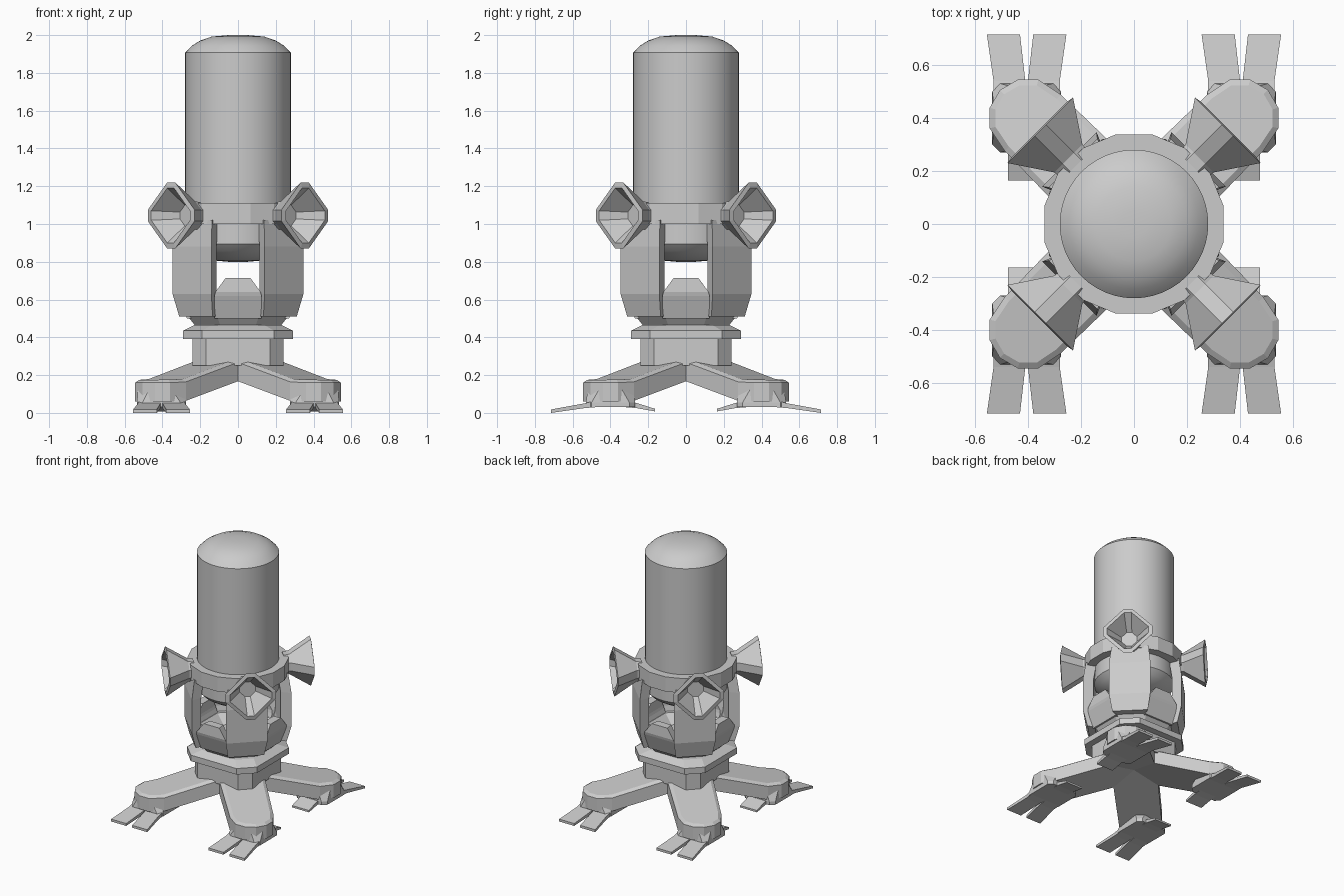
import bpy, bmesh, math
from mathutils import Matrix, Vector

if "Cube" in bpy.data.objects:
    bpy.data.objects.remove(bpy.data.objects["Cube"])

DIAGONALS = [Matrix.Rotation(math.radians(45 + 90 * k), 4, 'Z') for k in range(4)]
QUARTERS = [Matrix.Rotation(math.radians(90 * k), 4, 'Z') for k in range(4)]
CORNERS = [Matrix.Diagonal((sx, sy, 1, 1)) for sx in (1, -1) for sy in (1, -1)]


def loft(name, rings, mats=(Matrix.Identity(4),), closed=False):
    """Skin equal-length rings of points; cap the ends, or join last to first."""
    for i, mat in enumerate(mats):
        bm = bmesh.new()
        vs = [[bm.verts.new(mat @ Vector(p)) for p in r] for r in rings]
        pairs = list(zip(vs, vs[1:])) + ([(vs[-1], vs[0])] if closed else [])
        for a, b in pairs:
            for j in range(len(a)):
                k = (j + 1) % len(a)
                bm.faces.new((a[j], a[k], b[k], b[j]))
        if not closed:
            bm.faces.new(vs[0][::-1])
            bm.faces.new(vs[-1])
        bmesh.ops.recalc_face_normals(bm, faces=bm.faces)
        mesh = bpy.data.meshes.new(name)
        bm.to_mesh(mesh)
        bm.free()
        ob = bpy.data.objects.new(name if len(mats) == 1 else f"{name}_{i + 1}", mesh)
        bpy.context.collection.objects.link(ob)
    return ob


def circle(r, z, n, turn=0.0):
    return [(r * math.cos(2 * math.pi * (j + turn) / n),
             r * math.sin(2 * math.pi * (j + turn) / n), z) for j in range(n)]


def cut_square(a, b, z):
    """Square of half-width a whose corners are cut at b."""
    return [(a, -b, z), (a, b, z), (b, a, z), (-b, a, z),
            (-a, b, z), (-a, -b, z), (-b, -a, z), (b, -a, z)]


def box_ring(x0, x1, y, z0, z1):
    return [(x0, y, z0), (x1, y, z0), (x1, y, z1), (x0, y, z1)]


# Smooth capsule tank, the same dome at both ends
dome = [(0.05, 0.0), (0.14, 0.008), (0.20, 0.029), (0.245, 0.057), (0.28, 0.093)]
profile = [(r, 0.8 + d) for r, d in dome] + [(r, 2.0 - d) for r, d in reversed(dome)]
tank = loft("tank", [circle(r, z, 48) for r, z in profile])
bpy.context.view_layer.objects.active = tank
tank.select_set(True)
bpy.ops.object.shade_smooth_by_angle(angle=math.radians(40))
tank.select_set(False)

# Collar ring holding the tank
loft("collar_ring", [circle(r, z, 16, 0.5) for r, z in
                     ((0.275, 1.0), (0.345, 1.0), (0.345, 1.11), (0.275, 1.11))], closed=True)

# Four curved cradle arms on the diagonals: outer radius, height, half-width
arm = [(0.315, 0.51, 0.125), (0.345, 0.63, 0.145), (0.345, 0.88, 0.145), (0.325, 1.02, 0.13)]
loft("cradle_arm", [[(r, -h, z), (r, h, z), (r - 0.07, h - 0.03, z), (r - 0.07, 0.03 - h, z)]
                    for r, z, h in arm], DIAGONALS)

# Short plates between the arms: radius, height, half-width
plate = [(0.27, 0.50, 0.125), (0.315, 0.62, 0.125), (0.32, 0.64, 0.12), (0.315, 0.715, 0.065)]
loft("cradle_plate", [[(r, -h, z), (r, h, z), (r - 0.06, h * 0.85, z), (r - 0.06, -h * 0.85, z)]
                      for r, z, h in plate], QUARTERS)

# Bowl floor under the cradle
oct_r = 1 / math.cos(math.pi / 8)
loft("cradle_bowl", [circle(r * oct_r, z, 8, 0.5) for r, z in
                     ((0.21, 0.45), (0.225, 0.46), (0.265, 0.51), (0.30, 0.59),
                      (0.24, 0.59), (0.17, 0.53))])

# Swivel flange and hub
loft("flange", [cut_square(0.29, 0.19, 0.39), cut_square(0.29, 0.19, 0.435),
                cut_square(0.23, 0.14, 0.465)])
loft("hub", [cut_square(0.24, 0.17, 0.25), cut_square(0.24, 0.17, 0.42)])

# Flared horns, hollow, with cut-diamond mouths: radius outwards, half-size, cut
def diamond(r, s, c):
    pts = [(s, c), (c, s), (-c, s), (-s, c), (-s, -c), (-c, -s), (c, -s), (s, -c)]
    return [(r, y, 1.045 + z) for y, z in pts]

loft("horn", [diamond(0.31, 0.07, 0.03), diamond(0.35, 0.075, 0.03), diamond(0.50, 0.175, 0.03),
              diamond(0.505, 0.145, 0.025), diamond(0.38, 0.055, 0.018)], DIAGONALS)

# Sloping legs with rounded ends, plan outline extruded along the slope
plan = [(0, -0.16), (0.54, -0.15)]
plan += [(0.565 + 0.15 * math.cos(a), 0.15 * math.sin(a))
         for a in (math.radians(d) for d in (-60, -30, 0, 30, 60))]
plan += [(0.54, 0.15), (0, 0.16)]


def leg_ring(drop, inset):
    ring = []
    for r, w in plan:
        z = max(0.175, 0.325 - 0.27 * r)
        if r > 0.565:
            r = 0.565 + (r - 0.565) * (1 - inset)
        ring.append((r, w * (1 - inset), z - drop))
    return ring

loft("leg", [leg_ring(0.115, 0.0), leg_ring(0.015, 0.0), leg_ring(0.0, 0.15)], DIAGONALS)

# Feet: tapered ankle block, two splayed toes and a heel spur
def foot_ring(x0, x1, y0, y1, c, z):
    return [(x0 + c, y0, z), (x1 - c, y0, z), (x1, y0 + c, z), (x1, y1 - c, z),
            (x1 - c, y1, z), (x0 + c, y1, z), (x0, y1 - c, z), (x0, y0 + c, z)]

loft("foot", [foot_ring(0.275, 0.535, 0.27, 0.53, 0.03, 0.03),
              foot_ring(0.275, 0.535, 0.27, 0.53, 0.03, 0.055),
              foot_ring(0.29, 0.53, 0.28, 0.52, 0.06, 0.125)], CORNERS)
for name, base, tip in (("inner_toe", (0.28, 0.40), (0.255, 0.38)),
                        ("outer_toe", (0.41, 0.53), (0.43, 0.555))):
    loft(name, [box_ring(*base, 0.48, 0.03, 0.065), box_ring(*base, 0.54, 0.025, 0.05),
                box_ring(*tip, 0.715, 0.0, 0.018)], CORNERS)
loft("heel_spur", [box_ring(0.335, 0.475, 0.32, 0.03, 0.065),
                   box_ring(0.335, 0.475, 0.26, 0.025, 0.052),
                   box_ring(0.335, 0.475, 0.165, 0.008, 0.022)], CORNERS)
